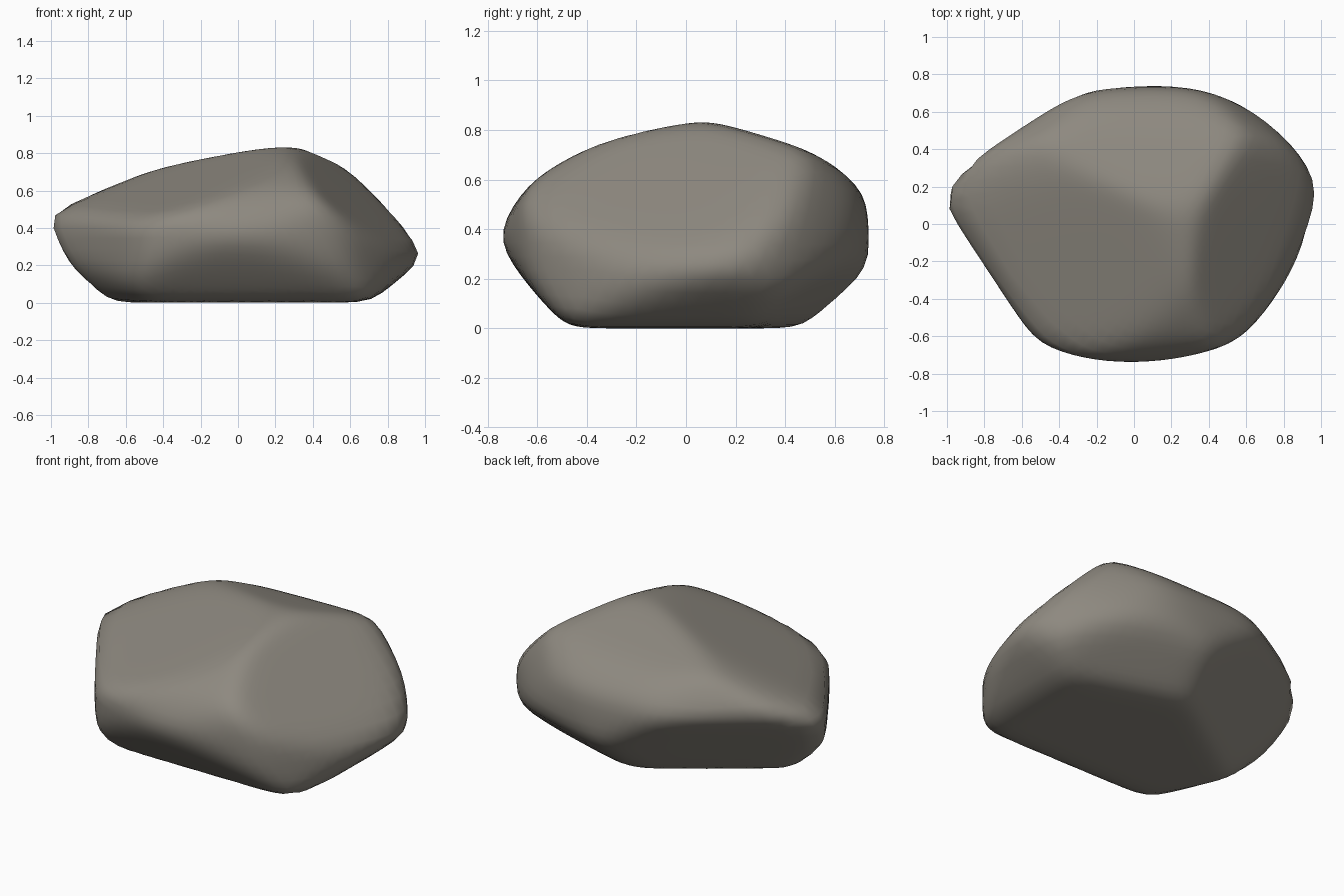
import bpy
import bmesh
from mathutils import Vector

cube = bpy.data.objects.get("Cube")
if cube:
    bpy.data.objects.remove(cube)

CENTRE = Vector((0, 0, 0.4))

# Main facets of the boulder: outward direction, a point on the facet
FACETS = [
    ((-.29, -.26, .92), (.2, 0, .84)),       # broad top, front left
    ((-.03, .3, .95), (.2, .1, .84)),        # top, back
    ((.65, -.21, .73), (.32, -.05, .83)),    # sloping right face
    ((0, -.87, .49), (0, -.64, .59)),        # steep front
    ((-.45, .64, -.62), (-.64, .5, .48)),    # undercut back left
    ((-.42, .72, .55), (-.7, .47, .52)),     # shoulder, back left
    ((.55, .72, .42), (.65, .5, .6)),        # shoulder, back right
    ((.2, .62, -.76), (.2, .66, .18)),       # undercut back
    ((.62, 0, -.78), (.88, 0, .14)),         # undercut right
    ((0, -.78, -.62), (0, -.66, .18)),       # undercut front
    ((-.66, -.3, -.7), (-.85, -.05, .15)),   # undercut front left
]

# Outlines, counter-clockwise, whose edges round off the rims
FRONT = [(1, .21), (1, .25), (.88, .41), (.78, .55), (.57, .72), (.38, .82),
         (.25, .84), (.15, .84), (-.25, .77), (-.6, .66), (-.95, .5),
         (-1, .44), (-1, .41), (-.93, .25), (-.86, .14), (-.66, 0),
         (.72, 0), (.88, .12)]
SIDE = [(.75, .29), (.75, .33), (.72, .55), (.55, .7), (.32, .8), (.1, .84),
        (-.25, .79), (-.4, .73), (-.62, .6), (-.73, .45), (-.75, .37),
        (-.7, .25), (-.53, .05), (-.45, 0), (.45, 0), (.65, .14)]
PLAN = [(1, .13), (1, .17), (.87, .4), (.65, .6), (.45, .69), (.2, .75),
        (-.3, .71), (-.53, .62), (-.95, .25), (-1, .12), (-1, .08),
        (-.53, -.63), (-.25, -.73), (.16, -.75), (.56, -.63), (.8, -.35)]


def outline_facets(outline, place):
    """One facet for each edge of an outline, square to its plane."""
    for (a, b), (c, d) in zip(outline, outline[1:] + outline[:1]):
        yield place(d - b, a - c), place(a, b)


FACETS += outline_facets(FRONT, lambda u, v: (u, 0, v))
FACETS += outline_facets(SIDE, lambda u, v: (0, u, v))
FACETS += outline_facets(PLAN, lambda u, v: (u, v, CENTRE.z if abs(u) > 9 else 0))

normals = [Vector(n).normalized() for n, p in FACETS]
targets = []
for n, (direction, point) in zip(normals, FACETS):
    # Outline facets ignore the axis they are square to
    offset = Vector(point) - CENTRE
    targets.append(n.dot(offset))

# Push a sphere out to the facets, blending softly where they meet
SHARPNESS = 22
bm = bmesh.new()
bmesh.ops.create_icosphere(bm, subdivisions=5, radius=1)
rays = [v.co.normalized() for v in bm.verts]


def blend(heights):
    planes = [n / h for n, h in zip(normals, heights)]
    return [d * sum(max(0, p.dot(d)) ** SHARPNESS for p in planes) ** (-1 / SHARPNESS)
            for d in rays]


# Move each facet until the blended stone reaches its intended distance
heights = targets[:]
for step in range(8):
    points = blend(heights)
    for i, n in enumerate(normals):
        heights[i] *= targets[i] / max(n.dot(p) for p in points)
for v, p in zip(bm.verts, blend(heights)):
    v.co = CENTRE + p

mesh = bpy.data.meshes.new("boulder")
bm.to_mesh(mesh)
bm.free()
boulder = bpy.data.objects.new("boulder", mesh)
bpy.context.collection.objects.link(boulder)

# Warm grey stone
stone = bpy.data.materials.new("warm grey stone")
stone.use_nodes = True
colour = (.27, .25, .215, 1)
stone.diffuse_color = colour
bsdf = stone.node_tree.nodes["Principled BSDF"]
bsdf.inputs["Base Color"].default_value = colour
bsdf.inputs["Roughness"].default_value = .9
mesh.materials.append(stone)
mesh.shade_smooth()
